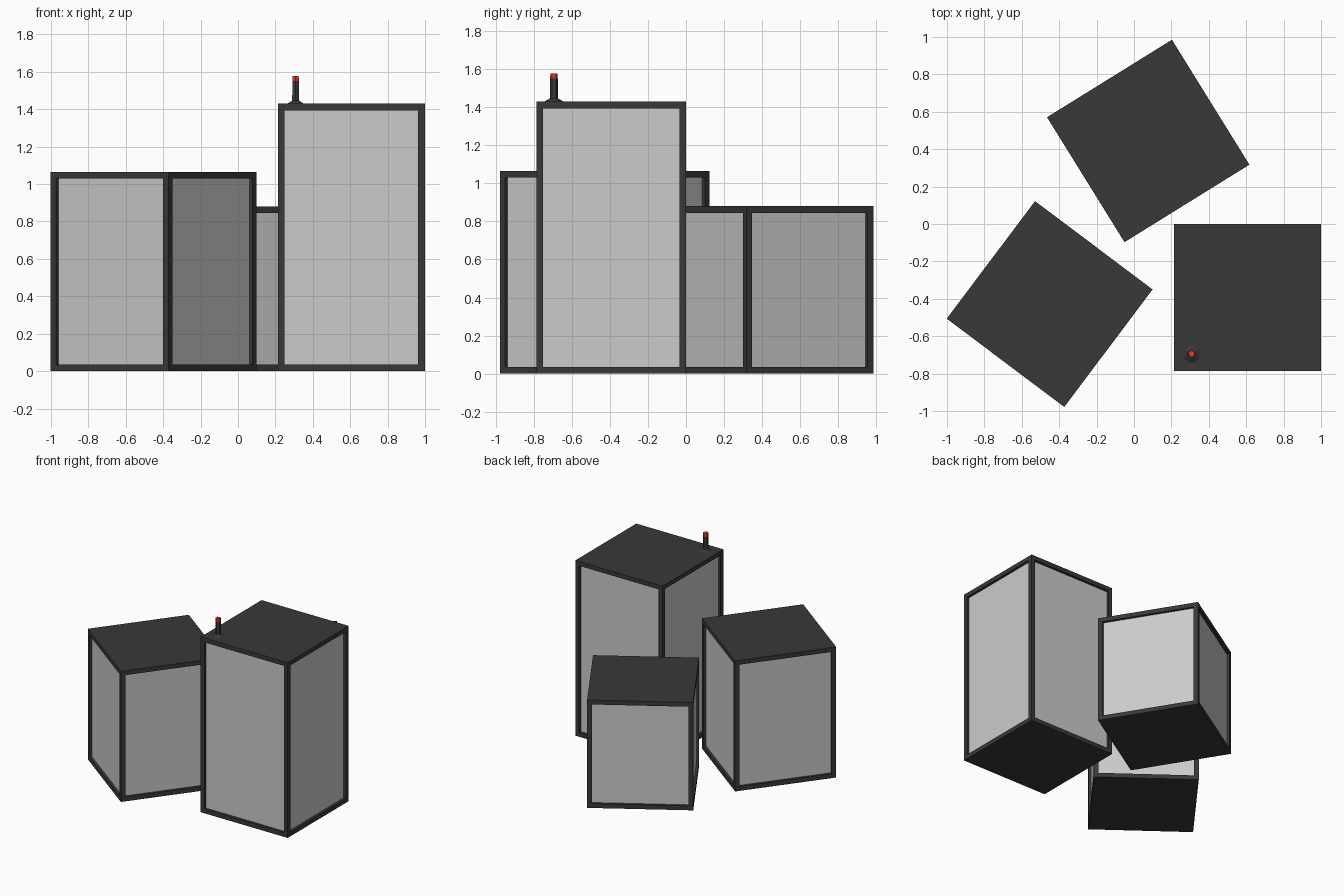
import bpy, bmesh
from math import radians
from mathutils import Matrix

if "Cube" in bpy.data.objects:
    bpy.data.objects.remove(bpy.data.objects["Cube"])

SIDE, BORDER, RECESS = 0.786, 0.05, 0.02


def material(name, color):
    m = bpy.data.materials.new(name)
    m.diffuse_color = (*color, 1)
    m.use_nodes = True
    m.node_tree.nodes["Principled BSDF"].inputs["Base Color"].default_value = m.diffuse_color
    return m


dark = material("dark_frame", (0.04, 0.04, 0.04))
pane = material("grey_panel", (0.6, 0.6, 0.6))
red = material("red_light", (0.75, 0.04, 0.02))


def finish(bm, name, mats, loc, angle=0):
    bmesh.ops.recalc_face_normals(bm, faces=bm.faces)
    me = bpy.data.meshes.new(name)
    bm.to_mesh(me)
    bm.free()
    for m in mats:
        me.materials.append(m)
    ob = bpy.data.objects.new(name, me)
    ob.location = loc
    ob.rotation_euler.z = radians(angle)
    bpy.context.collection.objects.link(ob)
    return ob


def tower(name, x, y, height, angle):
    """Square block with a recessed panel in each of its four walls."""
    bm = bmesh.new()
    bmesh.ops.create_cube(bm, size=1, matrix=Matrix.Translation((0, 0, height / 2))
                          @ Matrix.Diagonal((SIDE, SIDE, height, 1)))
    bm.normal_update()
    walls = [f for f in bm.faces if abs(f.normal.z) < 0.5]
    bmesh.ops.inset_individual(bm, faces=walls, thickness=BORDER)
    panels = bmesh.ops.extrude_discrete_faces(bm, faces=walls)["faces"]
    bm.normal_update()
    for f in panels:
        f.material_index = 1
        bmesh.ops.translate(bm, verts=f.verts, vec=f.normal * -RECESS)
    return finish(bm, name, (dark, pane), (x, y, 0), angle)


def hex_part(name, r1, r2, z1, z2, mat):
    """Six-sided antenna piece with corners along y."""
    bm = bmesh.new()
    bmesh.ops.create_cone(bm, cap_ends=True, segments=6, radius1=r1, radius2=r2, depth=z2 - z1,
                          matrix=Matrix.Translation((0, 0, (z1 + z2) / 2)))
    # put a corner on the y axis whatever the starting corner was
    top = max(bm.verts, key=lambda v: v.co.y)
    if abs(top.co.x) > 1e-4:
        bmesh.ops.rotate(bm, verts=bm.verts, matrix=Matrix.Rotation(radians(30), 3, 'Z'))
    return finish(bm, name, (mat,), (0.308, -0.694, 0))


# three towers of different heights
tower("tall_tower", 0.606, -0.393, 1.43, 0)
tower("middle_tower", -0.451, -0.428, 1.065, -36.9)
tower("short_tower", 0.076, 0.444, 0.88, 31.8)

# antenna on the tall tower's roof
hex_part("antenna_base", 0.05, 0.021, 1.43, 1.447, dark)
hex_part("antenna_mast", 0.021, 0.020, 1.447, 1.55, dark)
hex_part("antenna_light", 0.020, 0.019, 1.55, 1.577, red)
